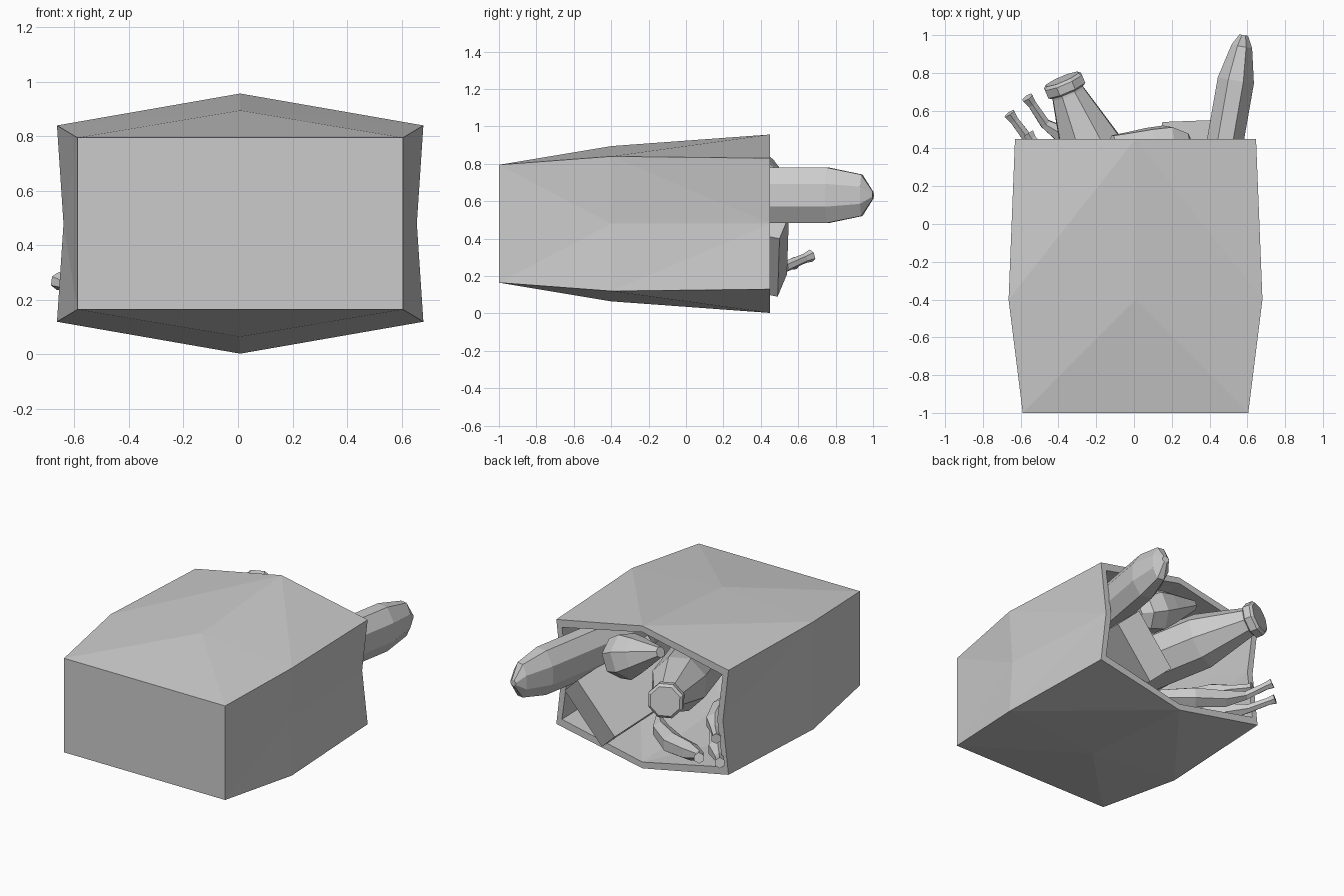
import bpy, math
from mathutils import Vector

if "Cube" in bpy.data.objects:
    bpy.data.objects.remove(bpy.data.objects["Cube"])


def make(name, verts, faces):
    me = bpy.data.meshes.new(name)
    me.from_pydata([tuple(v) for v in verts], [], faces)
    me.validate()
    me.update()
    ob = bpy.data.objects.new(name, me)
    bpy.context.collection.objects.link(ob)
    return ob


def loft(name, points, radii, sides=8):
    """Low-poly tube through points; each radius is a number or (width, height)."""
    pts = [Vector(p) for p in points]
    n = len(pts)
    verts, faces = [], []
    for i, p in enumerate(pts):
        t = (pts[min(i + 1, n - 1)] - pts[max(i - 1, 0)]).normalized()
        side = t.cross(Vector((0, 0, 1))).normalized()
        up = side.cross(t)
        r = radii[i]
        w, h = r if isinstance(r, tuple) else (r, r)
        for k in range(sides):
            a = 2 * math.pi * (k + 0.5) / sides
            verts.append(p + side * w * math.cos(a) + up * h * math.sin(a))
    for i in range(n - 1):
        for k in range(sides):
            k2 = (k + 1) % sides
            faces.append((i * sides + k, i * sides + k2,
                          (i + 1) * sides + k2, (i + 1) * sides + k))
    faces.append(tuple(reversed(range(sides))))
    faces.append(tuple(range((n - 1) * sides, n * sides)))
    return make(name, verts, faces)


def along(start, axis, steps):
    a = Vector(axis).normalized()
    return [Vector(start) + a * s for s in steps]


# Paper bag lying down: 4-corner base, creased middle ring and open rim
CX, CZ = 0.008, 0.48


def ring(y, hx, hz, mid_x, mid_z, t):
    hx, hz, mid_x, mid_z = hx - t, hz - t, mid_x - t, mid_z - t
    prof = [(-hx, -hz), (0, -mid_z), (hx, -hz), (mid_x, 0),
            (hx, hz), (0, mid_z), (-hx, hz), (-mid_x, 0)]
    return [(CX + x, y, CZ + z) for x, z in prof]


def shell(t):
    base = [(CX + sx * (0.597 - t), -1 + t, CZ + sz * (0.315 - t))
            for sx, sz in ((-1, -1), (1, -1), (1, 1), (-1, 1))]
    return (base + ring(-0.4, 0.672, 0.36, 0.648, 0.415, t)
            + ring(0.45, 0.638, 0.35, 0.597, 0.477, t))


def shell_faces(o):
    f = [(0, 1, 2, 3)]
    for s in range(4):
        b0, b1 = s, (s + 1) % 4
        c0, m, c1 = 4 + 2 * s, 5 + 2 * s, 4 + (2 * s + 2) % 8
        r0, rm, r1 = c0 + 8, m + 8, c1 + 8
        f += [(b0, m, b1), (b0, c0, m), (b1, m, c1),
              (c0, rm, m), (m, rm, c1), (c0, r0, rm), (c1, rm, r1)]
    return [tuple(i + o for i in q) for q in f]


outer = shell_faces(0)
inner = [tuple(reversed(q)) for q in shell_faces(20)]
rim = [(12 + k, 32 + k, 32 + (k + 1) % 8, 12 + (k + 1) % 8) for k in range(8)]
make("paper_bag", shell(0) + shell(0.042), outer + inner + rim)

# Bread loaf
loft("bread_loaf",
     [(0.485 + 0.175 * (y - 0.45), y, 0.632) for y in (-0.3, -0.24, -0.06, 0.76, 0.94, 1.0)],
     [(0.02, 0.03), (0.07, 0.11), (0.105, 0.16), (0.105, 0.16), (0.06, 0.12), (0.025, 0.02)])

# Bottle and its cap share one axis
top, axis = (-0.368, 0.735, 0.67), (0.39, -0.92, -0.16)
loft("bottle", along(top, axis, (0.0, 0.05, 0.37, 0.95, 1.0)),
     [0.09, 0.095, 0.178, 0.178, 0.15])
loft("bottle_cap", along(top, axis, (-0.035, -0.02, 0.025, 0.035)),
     [0.098, 0.115, 0.115, 0.1])

# Tilted carton, from one corner and three edge directions
corner = Vector((0.28, 0.49, 0.09))
u = Vector((-0.13, 0.05, 0.12))
v = Vector((0.27, 0.01, 0.31))
w = -u.cross(v).normalized() * 0.6
make("carton", [corner + u * i + v * j + w * k
                for i in (0, 1) for j in (0, 1) for k in (0, 1)],
     [(0, 1, 3, 2), (4, 6, 7, 5), (0, 4, 5, 1), (2, 3, 7, 6), (0, 2, 6, 4), (1, 5, 7, 3)])

# Pear near the top of the opening
loft("pear", along((0.29, 0.36, 0.635), (-0.42, 0.08, 0.18),
                   (0, 0.05, 0.15, 0.25, 0.36, 0.45)),
     [0.07, 0.13, 0.148, 0.115, 0.07, 0.035], 7)

# Bananas with narrow knobbed stems
bananas = [
    [(-0.565, 0.67, 0.31), (-0.54, 0.635, 0.295), (-0.47, 0.53, 0.25),
     (-0.35, 0.455, 0.215), (-0.17, 0.38, 0.19), (0.02, 0.24, 0.18), (0.12, 0.12, 0.2)],
    [(-0.66, 0.585, 0.27), (-0.635, 0.55, 0.26), (-0.56, 0.45, 0.225),
     (-0.47, 0.34, 0.215), (-0.36, 0.16, 0.205), (-0.26, -0.02, 0.21), (-0.22, -0.15, 0.24)],
    [(-0.56, 0.48, 0.365), (-0.54, 0.45, 0.365), (-0.48, 0.38, 0.365),
     (-0.41, 0.28, 0.36), (-0.34, 0.1, 0.36), (-0.3, -0.08, 0.35), (-0.3, -0.2, 0.34)],
]
for i, path in enumerate(bananas):
    loft(f"banana_{i + 1}", path, [0.034, 0.026, 0.03, 0.06, 0.07, 0.055, 0.015], 6)
